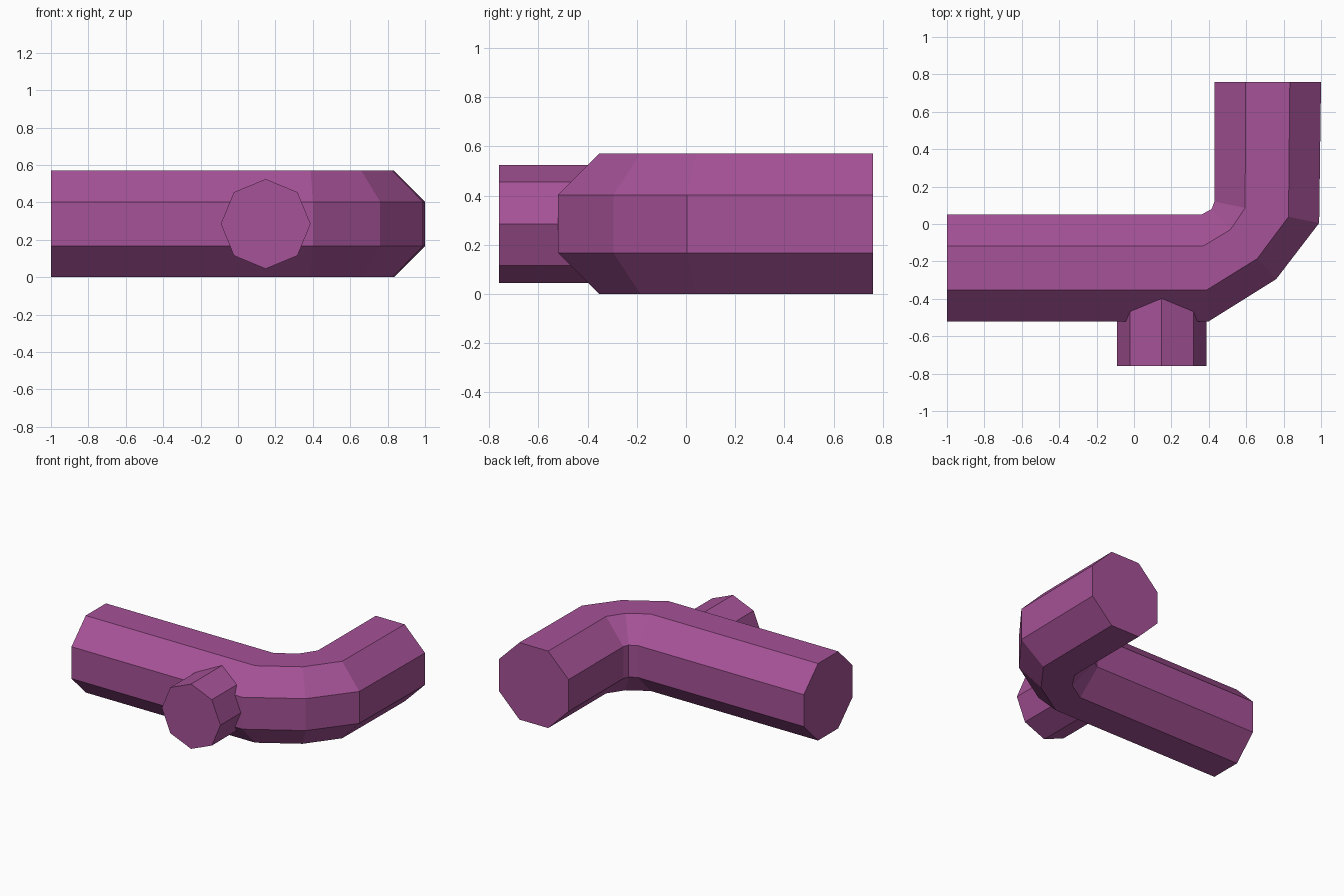
import bpy, bmesh
from math import sin, cos, pi
from mathutils import Vector

cube = bpy.data.objects.get("Cube")
if cube:
    bpy.data.objects.remove(cube, do_unlink=True)

SIDES = 8
HEIGHT = 0.57

purple = bpy.data.materials.new("plum purple")
purple.use_nodes = True
purple.diffuse_color = (0.38, 0.085, 0.31, 1)
purple.node_tree.nodes["Principled BSDF"].inputs["Base Color"].default_value = purple.diffuse_color


def loft(name, rings):
    """Skin a row of matching rings and cap both ends."""
    bm = bmesh.new()
    loops = [[bm.verts.new(p) for p in ring] for ring in rings]
    for a, b in zip(loops, loops[1:]):
        for i in range(SIDES):
            j = (i + 1) % SIDES
            bm.faces.new((a[i], a[j], b[j], b[i]))
    bm.faces.new(loops[0])
    bm.faces.new(loops[-1])
    bmesh.ops.recalc_face_normals(bm, faces=bm.faces)
    mesh = bpy.data.meshes.new(name)
    bm.to_mesh(mesh)
    bm.free()
    mesh.materials.append(purple)
    obj = bpy.data.objects.new(name, mesh)
    bpy.context.collection.objects.link(obj)
    return obj


def octagon(centre, across, up, turn):
    """Ring of eight points around centre, spanned by two half-axes."""
    angles = [turn + 2 * pi * i / SIDES for i in range(SIDES)]
    return [centre + across * cos(a) + up * sin(a) for a in angles]


# Bent pipe: each section runs from the outer to the inner side of the bend
sections = [((-1, -0.52), (-1, 0.05)),
            ((0.4, -0.52), (0.36, 0.05)),
            ((0.76, -0.295), (0.415, 0.08)),
            ((0.99, 0.005), (0.43, 0.12)),
            ((1, 0.76), (0.43, 0.76))]
flat = cos(pi / SIDES)
rings = []
for outer, inner in sections:
    o, n = Vector((*outer, HEIGHT / 2)), Vector((*inner, HEIGHT / 2))
    rings.append(octagon((o + n) / 2, (o - n) / 2 / flat,
                         Vector((0, 0, HEIGHT / 2 / flat)), pi / SIDES))
loft("bent_pipe", rings)

# Short branch on the front, reaching into the pipe
radius = 0.24
loft("branch_stub", [octagon(Vector((0.148, y, HEIGHT / 2)), Vector((radius, 0, 0)),
                             Vector((0, 0, radius)), 0) for y in (-0.76, -0.235)])
